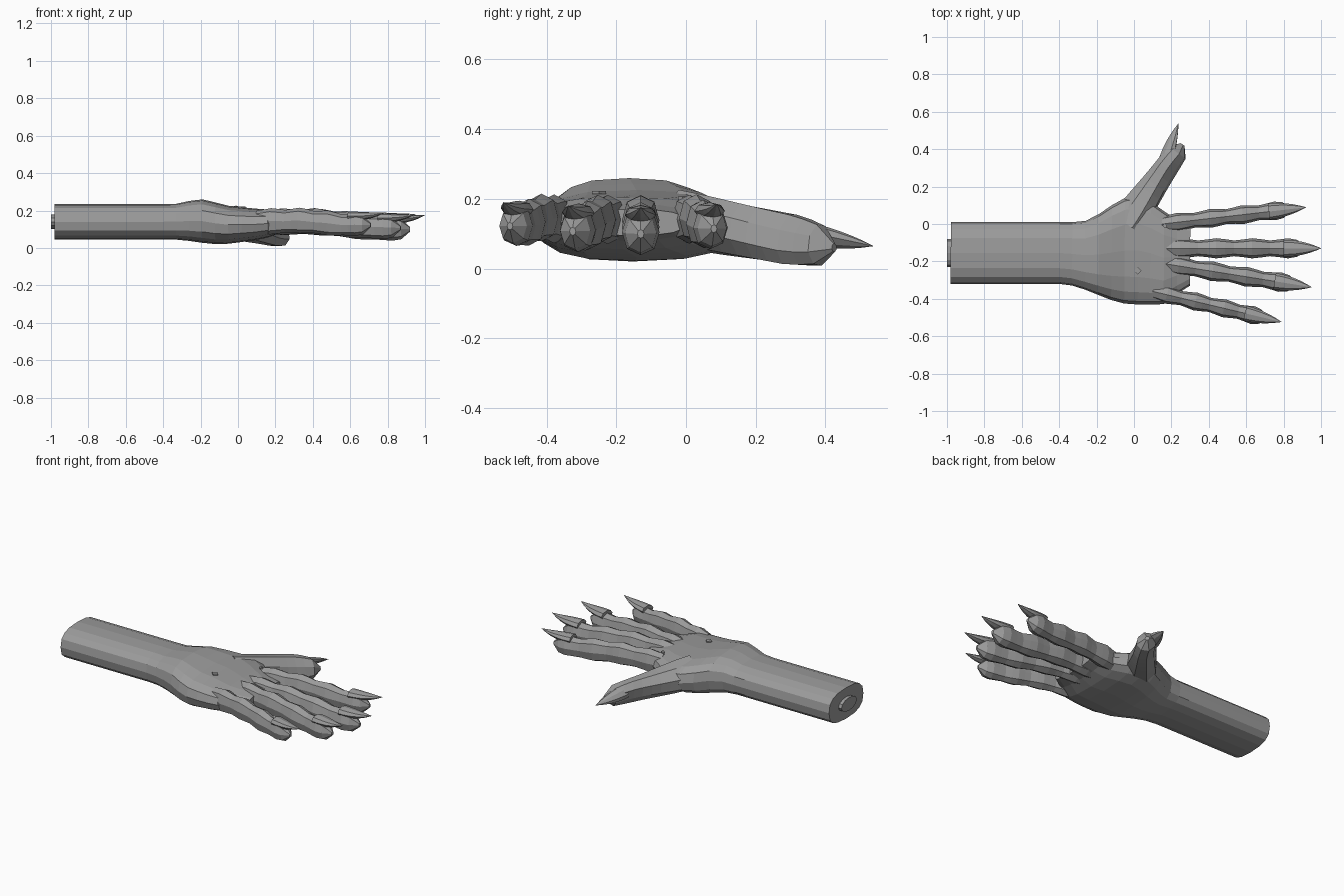
import bpy, bmesh, math
from mathutils import Vector, Matrix

cube = bpy.data.objects.get("Cube")
if cube:
    bpy.data.objects.remove(cube, do_unlink=True)

colour = (0.33, 0.33, 0.33, 1)
grey = bpy.data.materials.new("skin grey")
grey.use_nodes = True
grey.diffuse_color = colour
grey.node_tree.nodes["Principled BSDF"].inputs["Base Color"].default_value = colour


def ramp(value, start, end):
    """Ease from nothing to one between start and end."""
    t = min(max((value - start) / (end - start), 0), 1)
    return t * t * (3 - 2 * t)


def bump(value, centre, reach):
    """Soft hill around the centre."""
    return ramp(value, centre - reach, centre) - ramp(value, centre, centre + reach)


def round_tip(t):
    """Shrink factor that closes the last tenth of a finger like a dome."""
    return math.sqrt(max(1 - (max(t - 0.9, 0) / 0.1) ** 2, 0.05))


def steps(count):
    return [i / count for i in range(count + 1)]


def rounded(value, power):
    return math.copysign(abs(value) ** (2 / power), value)


def loft(name, rings, sides=8, power=2.0, roll=0.0):
    """Skin a closed tube through rings of (centre, half width, half height)."""
    bm = bmesh.new()
    axis = rings[-1][0] - rings[0][0]
    axis.z = 0
    axis.normalize()
    turn = Matrix.Rotation(roll, 3, axis)
    up = turn @ Vector((0, 0, 1))
    side = axis.cross(up)
    angles = [math.tau * i / sides for i in range(sides)]
    loops = []
    for centre, half_width, half_height in rings:
        loops.append([bm.verts.new(centre
                                   + side * half_width * rounded(math.sin(a), power)
                                   + up * half_height * rounded(math.cos(a), power))
                      for a in angles])
    for near, far in zip(loops, loops[1:]):
        for i in range(sides):
            bm.faces.new((near[i - 1], near[i], far[i], far[i - 1]))
    bm.faces.new(loops[0])
    bm.faces.new(loops[-1])
    bmesh.ops.recalc_face_normals(bm, faces=bm.faces)
    mesh = bpy.data.meshes.new(name)
    bm.to_mesh(mesh)
    bm.free()
    mesh.materials.append(grey)
    part = bpy.data.objects.new(name, mesh)
    bpy.context.collection.objects.link(part)


def palm_ring(x):
    """Outline of the forearm, wrist and palm at one station."""
    right = -0.32 - 0.11 * ramp(x, -0.4, 0) + 0.1 * ramp(x, 0.15, 0.3)
    left = 0.01 + 0.14 * ramp(x, -0.3, 0) - 0.15 * ramp(x, 0, 0.3)
    top = (0.235 + 0.025 * bump(x, -0.2, 0.15)
           - 0.03 * ramp(x, -0.2, 0.2) - 0.035 * ramp(x, 0.15, 0.3))
    bottom = 0.045 - 0.025 * bump(x, -0.1, 0.25) + 0.05 * ramp(x, 0.1, 0.3)
    centre = Vector((x, (right + left) / 2, (bottom + top) / 2))
    return centre, (left - right) / 2, (top - bottom) / 2


def claw(name, start, end, width, arch=0.0, roll=0.0):
    """Pointed nail that curls up by the arch towards its tip."""
    rings = []
    for t in steps(6):
        centre = start.lerp(end, t) + Vector((0, 0, arch * t ** 3))
        taper = 1.02 - t * t
        rings.append((centre, width * taper, width * 0.6 * taper))
    loft(name, rings, roll=roll)


def finger(name, base, tip, width, lift):
    """Jointed finger: swollen at evenly spaced knuckles, thinner at the end."""
    base, tip = Vector(base), Vector(tip)
    rings = []
    for t in steps(16):
        knuckle = 0.006 * math.cos(math.tau * (t - 0.38) * 4)
        top = 0.205 - 0.045 * ramp(t, 0.3, 1) + knuckle + lift * t / 2
        bottom = 0.072 - 0.03 * ramp(t, 0.3, 0.8) - knuckle / 2 + lift * t
        centre = base.lerp(tip, t)
        centre.z = (top + bottom) / 2
        rings.append((centre, (0.048 + knuckle) * width * round_tip(t),
                      (top - bottom) / 2 * round_tip(t)))
    loft(name + "_finger", rings, power=2.2)
    along = (tip - base).normalized()
    height = Vector((0, 0, 0.155 + lift / 2))
    claw(name + "_claw", tip - along * 0.12 + height, tip + along * 0.08 + height,
         0.045 * width, arch=0.02)


# Forearm running into the palm
stations = [-0.98] + [-0.4 + 0.7 * t for t in steps(10)]
loft("forearm_and_palm", [palm_ring(x) for x in stations], sides=16, power=2.7)

# Bone stump at the cut end
loft("arm_bone", [(Vector((x, -0.155, 0.14)), 0.075, 0.04) for x in (-1, -0.95)],
     sides=12)

# Four fingers: base, tip, width scale, lift of the fingertip
finger("index", (0.15, 0, 0), (0.84, 0.08, 0), 0.93, 0.02)
finger("middle", (0.15, -0.13, 0), (0.92, -0.13, 0), 1, 0)
finger("ring", (0.15, -0.21, 0), (0.87, -0.325, 0), 0.97, 0.01)
finger("little", (0.1, -0.36, 0), (0.71, -0.505, 0), 0.9, 0.03)

# Thumb, rolled outward, with its claw on the outer side
root, end = Vector((-0.04, 0, 0.14)), Vector((0.26, 0.425, 0.06))
thumb = []
for t in steps(10):
    half_width = 0.1 - 0.045 * ramp(t, 0, 0.8)
    half_height = 0.08 - 0.025 * ramp(t, 0.7, 1)
    thumb.append((root.lerp(end, t), half_width * round_tip(t),
                  half_height * round_tip(t)))
loft("thumb", thumb, power=2.2, roll=-0.5)
claw("thumb_claw", Vector((0.17, 0.35, 0.1)), Vector((0.237, 0.537, 0.065)),
     0.042, roll=-0.7)

# Small diamond studs on the back of the hand
for name, place, radius in (("wrist_stud", (0.02, -0.25, 0.218), 0.02),
                            ("knuckle_stud", (0.165, -0.01, 0.202), 0.013)):
    bpy.ops.mesh.primitive_cylinder_add(vertices=4, radius=radius, depth=0.009,
                                        location=place)
    stud = bpy.context.object
    stud.name = name
    stud.data.materials.append(grey)
